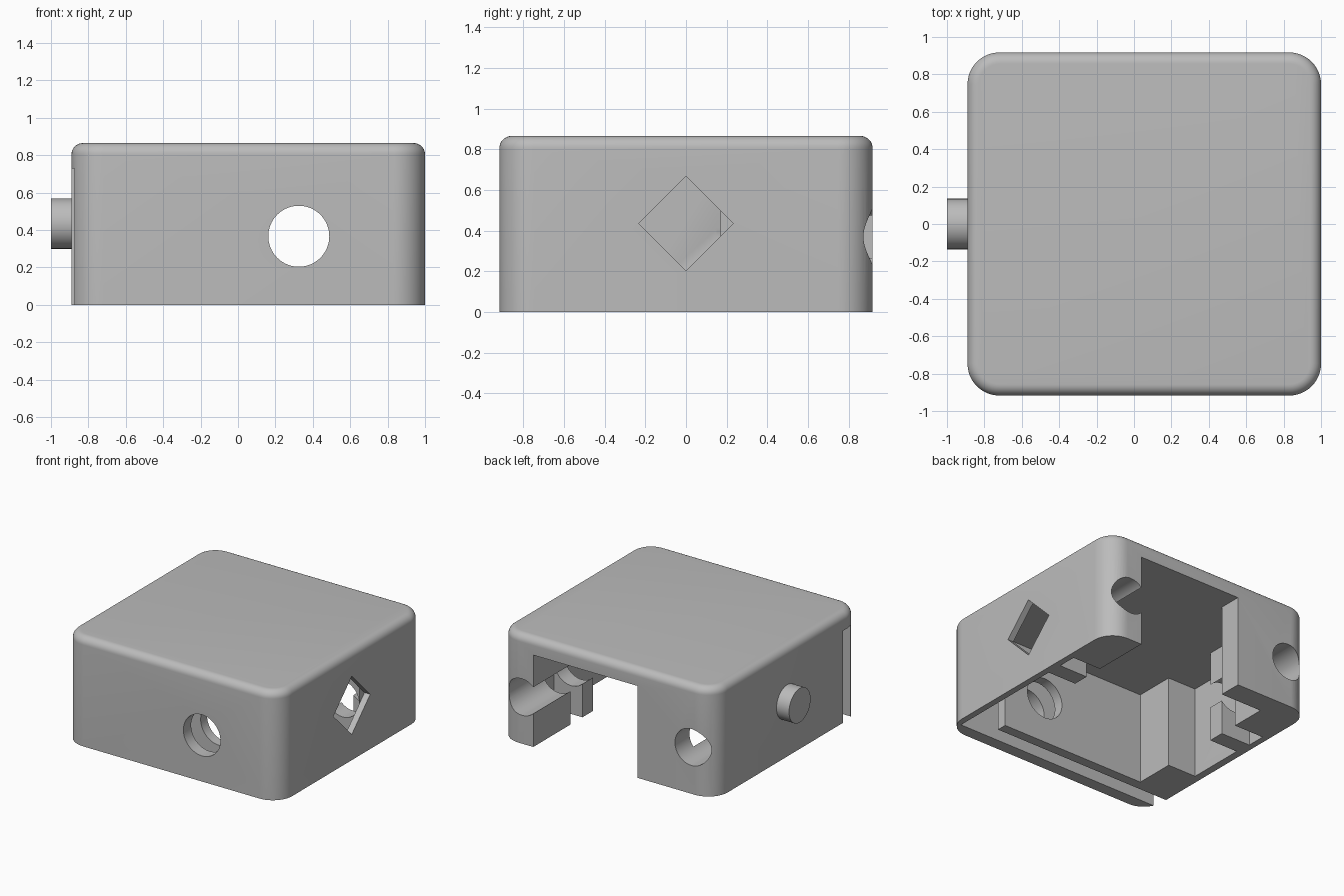
import bpy
import bmesh
from math import pi, radians

cube = bpy.data.objects.get("Cube")
if cube:
    bpy.data.objects.remove(cube, do_unlink=True)

grey = bpy.data.materials.new("plain grey")
grey.use_nodes = True
COLOUR = (0.5, 0.5, 0.5, 1)
grey.diffuse_color = COLOUR
grey.node_tree.nodes["Principled BSDF"].inputs["Base Color"].default_value = COLOUR


def add_object(name, bm):
    bmesh.ops.recalc_face_normals(bm, faces=bm.faces)
    mesh = bpy.data.meshes.new(name)
    bm.to_mesh(mesh)
    bm.free()
    mesh.materials.append(grey)
    obj = bpy.data.objects.new(name, mesh)
    bpy.context.collection.objects.link(obj)
    return obj


def cylinder(name, radius, length, location, rotation, sides=64):
    bm = bmesh.new()
    bmesh.ops.create_cone(bm, cap_ends=True, segments=sides,
                          radius1=radius, radius2=radius, depth=length)
    obj = add_object(name, bm)
    obj.location = location
    obj.rotation_euler = rotation
    return obj


def activate(obj):
    bpy.ops.object.select_all(action='DESELECT')
    obj.select_set(True)
    bpy.context.view_layer.objects.active = obj


def cut(target, cutter):
    cutter.hide_render = True
    mod = target.modifiers.new("cut", 'BOOLEAN')
    mod.operation = 'DIFFERENCE'
    mod.solver = 'EXACT'
    mod.object = cutter
    activate(target)
    bpy.ops.object.modifier_apply(modifier=mod.name)
    bpy.data.objects.remove(cutter, do_unlink=True)


# Outer housing: box with rounded corners and a softened top edge
LEFT, RIGHT, HALF_Y, HEIGHT = -0.89, 1.0, 0.917, 0.865
MID_X = (LEFT + RIGHT) / 2
bm = bmesh.new()
bmesh.ops.create_cube(bm, size=1)
for v in bm.verts:
    v.co = (MID_X + v.co.x * (RIGHT - LEFT), v.co.y * 2 * HALF_Y, (v.co.z + 0.5) * HEIGHT)
uprights = [e for e in bm.edges if abs(e.verts[0].co.z - e.verts[1].co.z) > 0.1]
bmesh.ops.bevel(bm, geom=uprights, offset=0.17, segments=12, profile=0.5, affect='EDGES')
rim = [e for e in bm.edges if all(v.co.z > HEIGHT - 0.001 for v in e.verts)]
bmesh.ops.bevel(bm, geom=rim, offset=0.06, segments=8, profile=0.5, affect='EDGES')
housing = add_object("housing", bm)

# Cavity open at the bottom and back, with posts, recesses and a side plate slot
CEILING = 0.73
plan = [(-.215, 1), (-.215, .735), (-.58, .735), (-.58, .45), (-.84, .45), (-.84, .3),
        (-.58, .3), (-.58, .17), (-.83, .17), (-.83, -.3), (-.58, -.3), (-.58, -.62),
        (.7, -.62), (.7, -.7), (-1, -.7), (-1, -.82), (.95, -.82), (.95, .17),
        (.7, .17), (.7, .3), (.95, .3), (.95, .45), (.7, .45), (.7, 1)]
bm = bmesh.new()
floor = bm.faces.new([bm.verts.new((x, y, -0.1)) for x, y in plan])
raised = bmesh.ops.extrude_face_region(bm, geom=[floor])["geom"]
for v in raised:
    if isinstance(v, bmesh.types.BMVert):
        v.co.z = CEILING
cut(housing, add_object("cavity_cutter", bm))

# Front port, passing through the plate slot
ALONG_Y = (pi / 2, 0, 0)
ALONG_X = (0, pi / 2, 0)
cut(housing, cylinder("front_port_cutter", 0.163, 0.5, (0.325, -0.8, 0.367), ALONG_Y))

# Pair of rod holes from the back
for side in (-1, 1):
    cut(housing, cylinder("rod_hole_cutter", 0.145, 0.85,
                          (MID_X + side * 0.745, 0.575, 0.37), ALONG_Y))

# Diamond socket in the side wall
cut(housing, cylinder("diamond_cutter", 0.231, 0.1, (1.0, 0, 0.435), ALONG_X, 4))

# Round peg on the opposite wall
peg = cylinder("side_peg", 0.135, 0.14, (-0.93, 0, 0.435), ALONG_X)

for obj in (housing, peg):
    activate(obj)
    bpy.ops.object.shade_smooth_by_angle(angle=radians(30))
